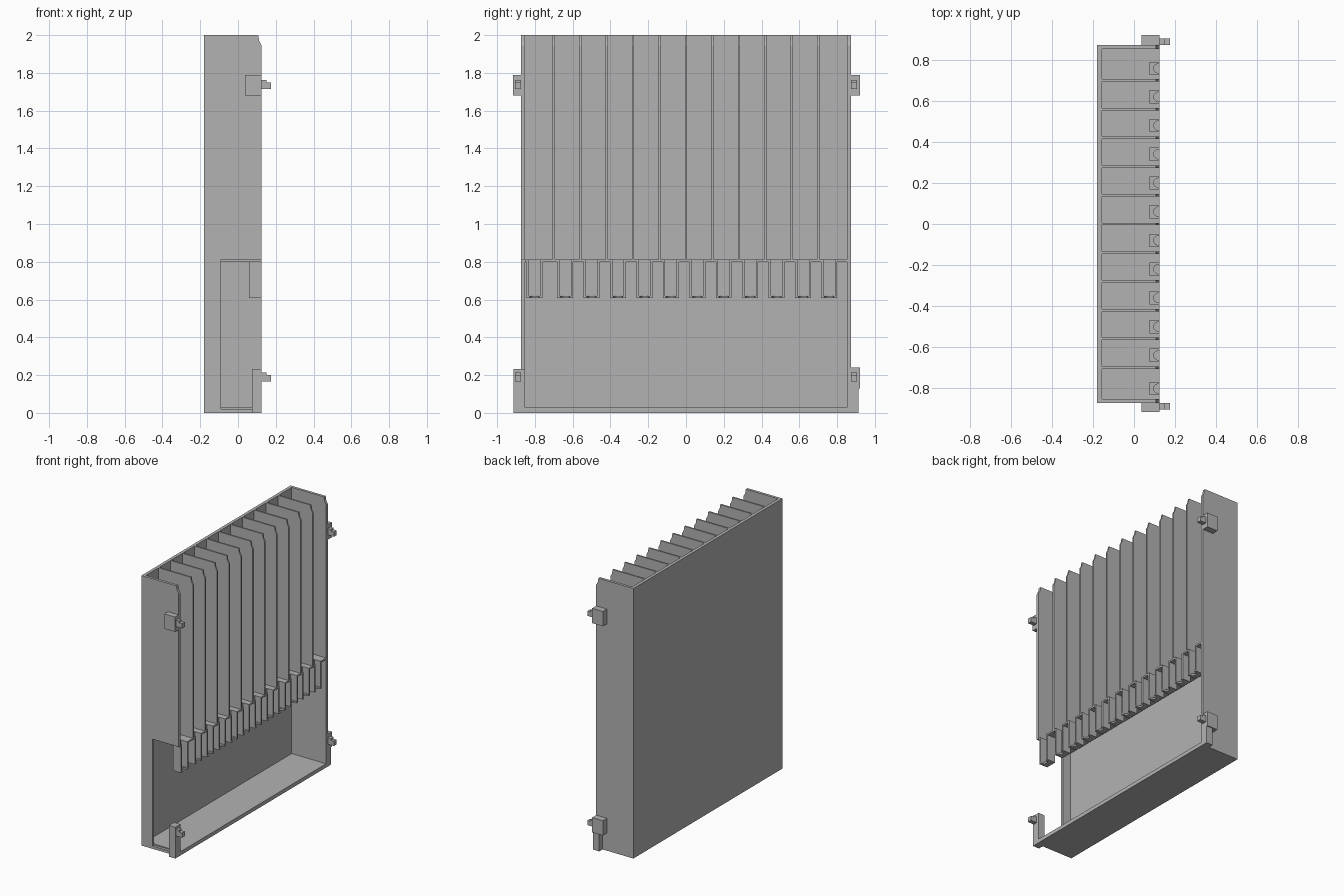
import bpy, bmesh, math

if "Cube" in bpy.data.objects:
    bpy.data.objects.remove(bpy.data.objects["Cube"])

grey = bpy.data.materials.new("plain_grey")
grey.use_nodes = True
grey.diffuse_color = (0.45, 0.45, 0.45, 1)
grey.node_tree.nodes["Principled BSDF"].inputs["Base Color"].default_value = grey.diffuse_color


def finish(name, bm):
    bmesh.ops.recalc_face_normals(bm, faces=bm.faces)
    mesh = bpy.data.meshes.new(name)
    bm.to_mesh(mesh)
    bm.free()
    mesh.materials.append(grey)
    obj = bpy.data.objects.new(name, mesh)
    bpy.context.collection.objects.link(obj)
    return obj


def add_prism(bm, pts, axis, lo, hi):
    """Extrude a profile: (x, z) points along y, or (x, y) points along z."""
    place = (lambda p, t: (p[0], t, p[1])) if axis == "y" else (lambda p, t: (p[0], p[1], t))
    a = [bm.verts.new(place(p, lo)) for p in pts]
    b = [bm.verts.new(place(p, hi)) for p in pts]
    bm.faces.new(a)
    bm.faces.new(b[::-1])
    for i in range(len(pts)):
        j = (i + 1) % len(pts)
        bm.faces.new((a[i], a[j], b[j], b[i]))


def add_box(bm, x, y, z):
    add_prism(bm, [(x[0], y[0]), (x[1], y[0]), (x[1], y[1]), (x[0], y[1])], "z", *z)


def prism(name, *args):
    bm = bmesh.new()
    add_prism(bm, *args)
    return finish(name, bm)


def boxes(name, *parts):
    bm = bmesh.new()
    for part in parts:
        add_box(bm, *part)
    return finish(name, bm)


BACK, INNER, FRONT = -0.18, -0.157, 0.125
SIDE, SIDE_IN, TOP = 0.873, 0.853, 2.0
SHELF = (0.8, 0.812)
CHAMFER = [(FRONT, 1.945), (0.112, 1.97), (0.107, TOP)]

# Outer case
boxes("back_panel", ((BACK, INNER), (-SIDE, SIDE), (0, TOP)))
boxes("base_floor", ((INNER, FRONT), (-SIDE_IN, SIDE_IN), (0, 0.028)))
prism("left_wall", [(INNER, 0), (FRONT, 0)] + CHAMFER + [(INNER, TOP)], "y", SIDE_IN, SIDE)
prism("right_wall", [(INNER, 0), (FRONT, 0), (FRONT, 0.02), (-0.09, 0.02),
                     (-0.09, SHELF[1]), (FRONT, SHELF[1])] + CHAMFER + [(INNER, TOP)],
      "y", -SIDE, -SIDE_IN)

# Thin slot dividers
for i in range(-5, 6):
    prism("slot_divider", [(INNER, SHELF[0]), (FRONT, SHELF[0])] + CHAMFER + [(INNER, TOP)],
          "y", 0.14 * i - 0.006, 0.14 * i + 0.006)

# Slot shelf, open at the front above each chute
centres = [-0.802] + [0.06 + 0.14 * k for k in range(-5, 5)] + [0.758]
HALF, WALL, CHUTE_BACK, CHUTE_IN = 0.03, 0.012, 0.058, 0.075
parts = [((INNER, CHUTE_IN), (-SIDE_IN, SIDE_IN), SHELF)]
start = -SIDE_IN
for c in centres + [SIDE_IN + HALF]:
    parts.append(((CHUTE_IN, FRONT), (start, c - HALF), SHELF))
    start = c + HALF
boxes("slot_shelf", *parts)

# Chutes with a notched bottom lip
for c in centres:
    bm = bmesh.new()
    drop = (0.608, SHELF[0])
    add_box(bm, (CHUTE_BACK, CHUTE_IN), (c - HALF - WALL, c + HALF + WALL), drop)
    for s in (-1, 1):
        edges = sorted((c + s * HALF, c + s * (HALF + WALL)))
        add_box(bm, (CHUTE_IN, FRONT), edges, drop)
    notch = [(FRONT - 0.03 * math.sin(t), c + 0.024 * math.cos(t))
             for t in (math.pi * k / 10 for k in range(11))]
    add_prism(bm, [(FRONT, c + HALF)] + notch +
              [(FRONT, c - HALF), (CHUTE_IN, c - HALF), (CHUTE_IN, c + HALF)],
              "z", drop[0], drop[0] + 0.012)
    finish("drop_chute", bm)

# Side mounting blocks with hooked pegs
for s, label in ((1, "left"), (-1, "right")):
    outer = 0.92 if s > 0 else 0.915

    def span(a, b):
        return sorted((s * a, s * b))

    for height, level in ((1.68, "upper"), (0.13, "lower")):
        if level == "upper" or s > 0:
            boxes(f"{label}_{level}_block", ((0.037, FRONT), span(SIDE, outer), (height, height + 0.11)))
        boxes(f"{label}_{level}_peg",
              ((FRONT, 0.175), span(0.873, 0.905), (height + 0.035, height + 0.07)),
              ((FRONT, 0.15), span(0.873, 0.905), (height + 0.07, height + 0.083)))
    post_top = 0.13 if s > 0 else 0.232
    inner = SIDE if s > 0 else SIDE_IN
    boxes(f"{label}_foot_post", ((0.073, FRONT), span(inner, 0.912), (0, post_top)))
